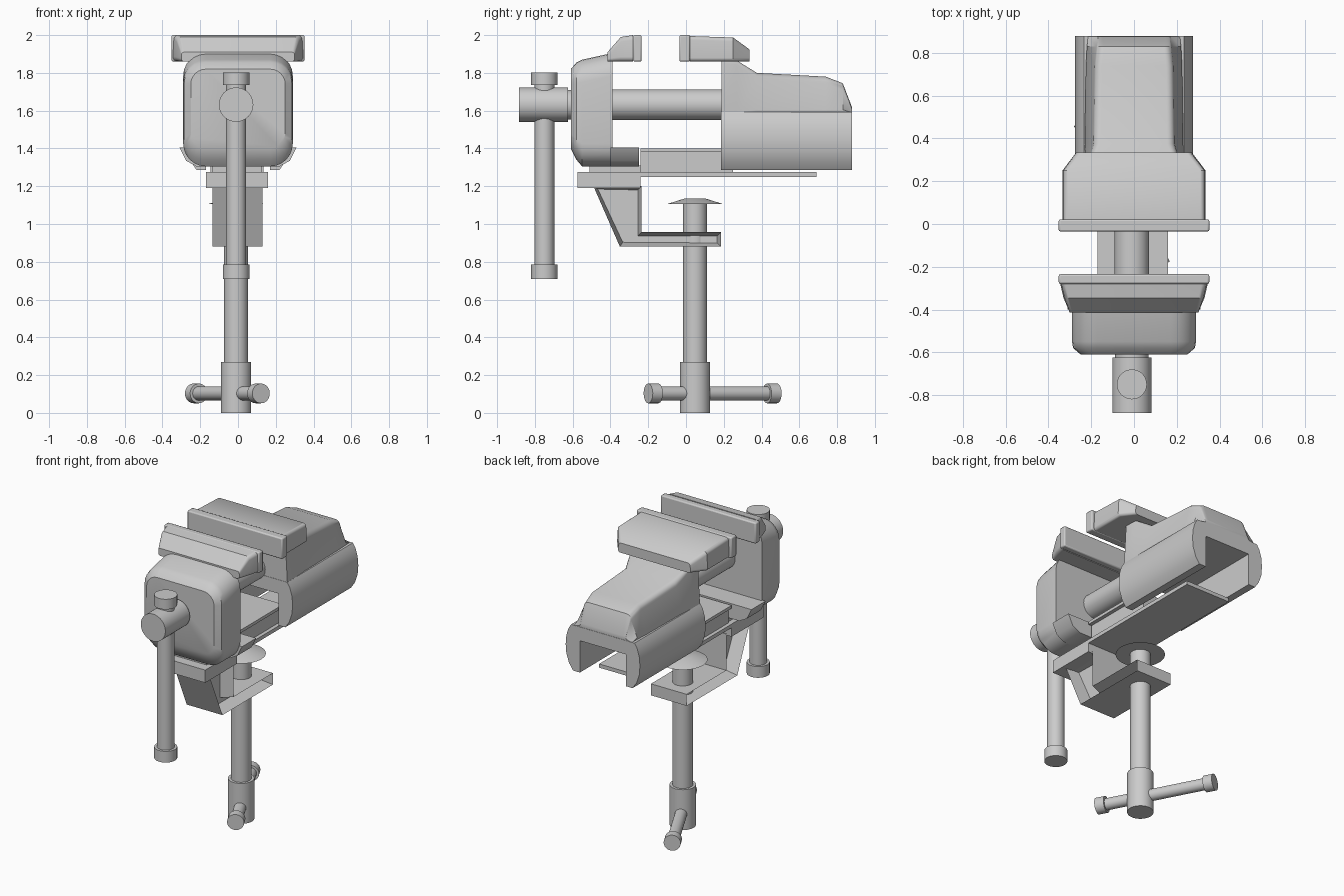
import bpy, bmesh, math
from mathutils import Vector

cube = bpy.data.objects.get("Cube")
if cube:
    bpy.data.objects.remove(cube, do_unlink=True)

GREY = (0.6, 0.6, 0.6, 1)
steel = bpy.data.materials.new("grey_steel")
steel.use_nodes = True
steel.diffuse_color = GREY
steel.node_tree.nodes["Principled BSDF"].inputs["Base Color"].default_value = GREY

CX = -0.01  # shared centre line of the screws


def finish(name, bm, angle=35, bevel=0):
    bmesh.ops.recalc_face_normals(bm, faces=bm.faces)
    mesh = bpy.data.meshes.new(name)
    bm.to_mesh(mesh)
    bm.free()
    mesh.materials.append(steel)
    obj = bpy.data.objects.new(name, mesh)
    bpy.context.collection.objects.link(obj)
    bpy.ops.object.select_all(action='DESELECT')
    obj.select_set(True)
    bpy.context.view_layer.objects.active = obj
    if bevel:
        mod = obj.modifiers.new("edge", 'BEVEL')
        mod.width, mod.segments = bevel, 2
    bpy.ops.object.shade_smooth_by_angle(angle=math.radians(angle))
    return obj


def bridge(bm, rings):
    """Skin closed rings of points and cap both ends."""
    loops = [[bm.verts.new(p) for p in ring] for ring in rings]
    n = len(loops[0])
    for a, b in zip(loops, loops[1:]):
        for i in range(n):
            j = (i + 1) % n
            bm.faces.new((a[i], a[j], b[j], b[i]))
    return [bm.faces.new(loops[0]), bm.faces.new(loops[-1])]


def rod(name, start, end, radius, end_radius=None, sides=40):
    start, end = Vector(start), Vector(end)
    turn = (end - start).to_track_quat('Z', 'Y')
    rings = []
    for p, r in ((start, radius), (end, end_radius or radius)):
        rings.append([p + turn @ Vector((r * math.cos(t), r * math.sin(t), 0))
                      for t in (math.tau * i / sides for i in range(sides))])
    bm = bmesh.new()
    bridge(bm, rings)
    return finish(name, bm)


def box(name, half, y0, y1, z0, z1, cx=0, bevel=0):
    bm = bmesh.new()
    bridge(bm, [[(cx + s * half, y, z) for s, z in
                 ((-1, z0), (1, z0), (1, z1), (-1, z1))] for y in (y0, y1)])
    return finish(name, bm, bevel=bevel)


def extrude_y(name, right_half, y0, y1, cx=0):
    """Extrude a left-right symmetric outline along y."""
    outline = right_half + [(-x, z) for x, z in reversed(right_half)]
    bm = bmesh.new()
    bridge(bm, [[(cx + x, y, z) for x, z in outline] for y in (y0, y1)])
    return finish(name, bm)


def loft(name, sections, steps=6, angle=35):
    """Sections: y, lower half width, upper half width, z low, z high, corner radius."""
    rings = []
    for y, lo, hi, z0, z1, r in sections:
        ring = []
        for k, (sx, w, z) in enumerate(((1, hi, z1 - r), (-1, hi, z1 - r),
                                        (-1, lo, z0 + r), (1, lo, z0 + r))):
            for i in range(steps + 1):
                t = math.pi / 2 * (k + i / steps)
                ring.append((sx * (w - r) + r * math.cos(t), y, z + r * math.sin(t)))
        rings.append(ring)
    bm = bmesh.new()
    bridge(bm, rings)
    return finish(name, bm, angle)


# Sliding front jaw with its wide foot
loft("front_jaw", [(-0.61, 0.25, 0.25, 1.40, 1.82, 0.08),
                   (-0.58, 0.285, 0.285, 1.34, 1.855, 0.11),
                   (-0.55, 0.29, 0.29, 1.305, 1.87, 0.12),
                   (-0.39, 0.29, 0.29, 1.305, 1.905, 0.12)])
extrude_y("front_jaw_foot", [(0.22, 1.305), (0.275, 1.335), (0.31, 1.405)], -0.40, -0.25)
loft("front_jaw_head", [(-0.415, 0.30, 0.30, 1.86, 1.91, 0.015),
                        (-0.345, 0.33, 0.325, 1.86, 1.99, 0.025),
                        (-0.28, 0.345, 0.34, 1.86, 2.0, 0.025)])
box("front_jaw_plate", 0.352, -0.28, -0.235, 1.86, 2.0, bevel=0.008)

# Fixed rear jaw and its body
box("rear_jaw_plate", 0.352, -0.035, 0.022, 1.86, 2.0, bevel=0.008)
loft("rear_jaw_head", [(0.02, 0.335, 0.33, 1.86, 1.995, 0.02),
                       (0.25, 0.335, 0.33, 1.86, 1.987, 0.02),
                       (0.335, 0.27, 0.265, 1.86, 1.925, 0.02)])
loft("rear_body_top", [(0.187, 0.235, 0.22, 1.57, 1.865, 0.01),
                       (0.27, 0.235, 0.22, 1.57, 1.865, 0.02),
                       (0.375, 0.23, 0.19, 1.57, 1.80, 0.035),
                       (0.74, 0.225, 0.185, 1.57, 1.78, 0.035),
                       (0.83, 0.22, 0.175, 1.57, 1.745, 0.035),
                       (0.878, 0.215, 0.17, 1.57, 1.62, 0.02)])
extrude_y("rear_body_channel", [(0.17, 1.50), (0.17, 1.287), (0.22, 1.287), (0.25, 1.33),
                                (0.27, 1.39), (0.275, 1.45), (0.27, 1.51),
                                (0.255, 1.56), (0.235, 1.592)], 0.185, 0.88)

# Slide rail under the jaws
extrude_y("slide_rail", [(0.14, 1.27), (0.14, 1.38), (0.165, 1.38), (0.165, 1.40)],
          -0.24, 0.25, cx=-0.005)
box("slide_plate", 0.165, -0.24, 0.69, 1.25, 1.275, cx=-0.005)

# Main screw and its drop handle
rod("main_screw", (CX, -0.40, 1.632), (CX, 0.30, 1.632), 0.081)
rod("main_screw_collar", (CX, -0.63, 1.632), (CX, -0.60, 1.632), 0.078)
rod("main_screw_head", (CX, -0.884, 1.632), (CX, -0.625, 1.632), 0.091)
rod("main_handle", (CX, -0.75, 0.75), (CX, -0.75, 1.77), 0.053)
for label, z0, z1 in (("lower", 0.71, 0.785), ("upper", 1.735, 1.803)):
    rod(f"main_handle_{label}_cap", (CX, -0.75, z0), (CX, -0.75, z1), 0.07)

# Bench clamp: top pad and recessed slanted arm
box("clamp_top", 0.165, -0.575, -0.24, 1.19, 1.275, cx=-0.005)
box("clamp_spacer", 0.13, -0.51, -0.24, 1.27, 1.31, cx=-0.005)
arm = [(-0.49, 1.20), (-0.35, 0.88), (0.185, 0.88), (0.185, 0.957),
       (-0.235, 0.957), (-0.235, 1.20)]
bm = bmesh.new()
sides = bridge(bm, [[(x, y, z) for y, z in arm] for x in (-0.135, 0.13)])
bmesh.ops.recalc_face_normals(bm, faces=bm.faces)
for face in sides:
    bmesh.ops.inset_region(bm, faces=[face], thickness=0.028)
    for v in face.verts:
        v.co.x *= 0.35
finish("clamp_arm", bm)

# Clamp screw with pressure pad
SY = 0.048
rod("clamp_screw", (CX, SY, 0.25), (CX, SY, 1.12), 0.063)
rod("clamp_screw_boss", (CX, SY, 0), (CX, SY, 0.27), 0.08)
rod("clamp_pad", (CX, SY, 1.105), (CX, SY, 1.135), 0.15, 0.055)

# Slanted tommy bar through the boss
near, far = Vector((0.122, -0.20, 0.103)), Vector((-0.235, 0.482, 0.103))
along = (far - near).normalized() * 0.06
rod("tommy_bar", near + along / 2, far - along / 2, 0.037)
rod("tommy_bar_near_cap", near, near + along, 0.052)
rod("tommy_bar_far_cap", far - along, far, 0.052)
